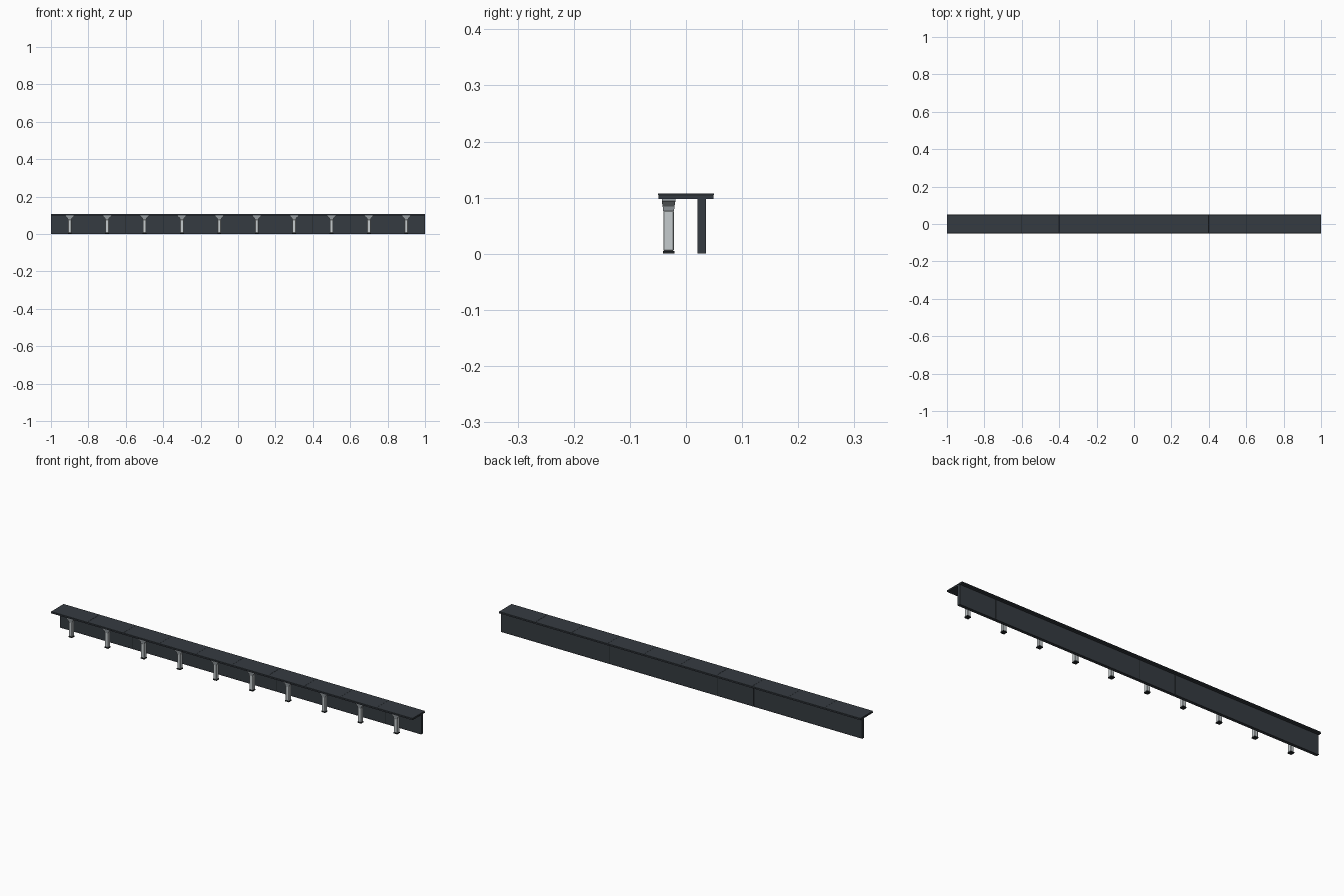
import bpy, bmesh

if "Cube" in bpy.data.objects:
    bpy.data.objects.remove(bpy.data.objects["Cube"])


def material(name, rgb):
    m = bpy.data.materials.new(name)
    m.diffuse_color = (*rgb, 1)
    m.use_nodes = True
    m.node_tree.nodes["Principled BSDF"].inputs["Base Color"].default_value = m.diffuse_color
    return m


SLATE = material("dark slate", (0.036, 0.044, 0.053))
TRIM = material("black trim", (0.014, 0.018, 0.020))
STONE = material("light grey", (0.56, 0.60, 0.61))
CAPITAL = material("mid grey", (0.33, 0.36, 0.38))

BAYS = 10
BAY = 0.2


def loft(name, sections, mat, x=0.0, y=0.0):
    """Stack of rectangles (z, half width, half depth), capped at both ends."""
    bm = bmesh.new()
    rings = [[bm.verts.new((x + sx * w, y + sy * d, z))
              for sx, sy in ((-1, -1), (1, -1), (1, 1), (-1, 1))]
             for z, w, d in sections]
    for a, b in zip(rings, rings[1:]):
        for i in range(4):
            j = (i + 1) % 4
            bm.faces.new((a[i], a[j], b[j], b[i]))
    bm.faces.new(rings[0][::-1])
    bm.faces.new(rings[-1])
    mesh = bpy.data.meshes.new(name)
    bm.to_mesh(mesh)
    bm.free()
    mesh.materials.append(mat)
    ob = bpy.data.objects.new(name, mesh)
    bpy.context.collection.objects.link(ob)
    return ob


def box(name, x, y, z0, z1, w, d, mat):
    return loft(name, [(z0, w, d), (z1, w, d)], mat, x, y)


for n in range(BAYS):
    x = -1 + BAY * (n + 0.5)

    # Back wall panel with a plinth strip
    box("wall_panel", x, 0.028, 0.004, 0.098, 0.0995, 0.0072, SLATE)
    box("wall_plinth", x, 0.028, 0.0, 0.004, 0.1, 0.0076, SLATE)

    # Roof slab with a slightly recessed dark band between its two layers
    box("roof_soffit", x, 0, 0.098, 0.1025, 0.1, 0.049, SLATE)
    box("roof_band", x, 0, 0.1025, 0.1035, 0.0995, 0.048, TRIM)
    loft("roof_top", [(0.1035, 0.1, 0.05), (0.1062, 0.1, 0.05),
                      (0.107, 0.0994, 0.0494)], SLATE, x, 0)

    # Column: dark foot, plain shaft, flared capital
    cy = -0.031
    box("column_foot", x, cy, 0.0, 0.005, 0.0102, 0.0104, TRIM)
    shaft = box("column_shaft", x, cy, 0.005, 0.077, 0.009, 0.0093, STONE)
    bevel = shaft.modifiers.new("chamfer", "BEVEL")
    bevel.width = 0.0015
    bevel.segments = 1
    loft("column_capital", [(0.076, 0.0095, 0.0097), (0.084, 0.0115, 0.0105),
                            (0.092, 0.020, 0.0118), (0.094, 0.023, 0.012),
                            (0.098, 0.023, 0.012)], CAPITAL, x, cy)

# Dark joint strips let into the seams between bays
for n in range(1, BAYS):
    x = -1 + BAY * n
    box("wall_joint", x, 0.028, 0.004, 0.098, 0.0005, 0.0068, TRIM)
    box("roof_joint", x, 0, 0.1035, 0.1066, 0.0006, 0.0494, TRIM)
